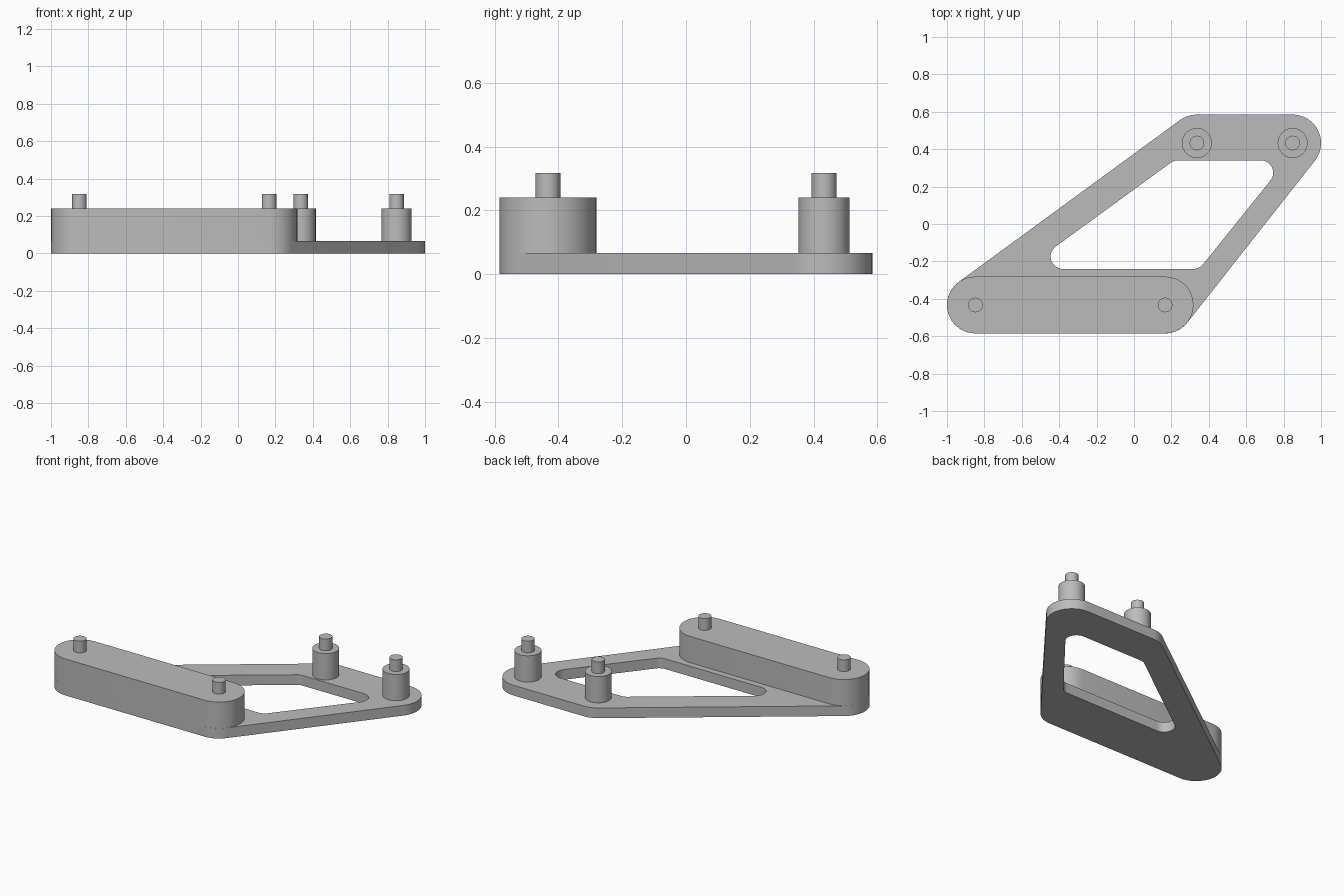
import bpy
import bmesh
from math import atan2, cos, sin, pi, tau, radians

cube = bpy.data.objects.get("Cube")
if cube:
    bpy.data.objects.remove(cube, do_unlink=True)

# Single plain grey
grey = bpy.data.materials.new("plain_grey")
grey.use_nodes = True
colour = (0.5, 0.5, 0.5, 1)
grey.diffuse_color = colour
grey.node_tree.nodes["Principled BSDF"].inputs["Base Color"].default_value = colour

PLATE_TOP, BODY_TOP, PIN_TOP = 0.067, 0.24, 0.317
CORNER_R, HOLE_R = 0.152, 0.066
BOSS_R, PIN_R = 0.08, 0.039


def rounded_outline(centres, radius, steps=16):
    """Outline wrapped around equal circles, listed counter-clockwise."""
    points = []
    n = len(centres)
    for i, (x, y) in enumerate(centres):
        px, py = centres[i - 1]
        nx, ny = centres[(i + 1) % n]
        start = atan2(y - py, x - px) - pi / 2
        turn = (atan2(ny - y, nx - x) - pi / 2 - start) % tau
        for k in range(steps + 1):
            a = start + turn * k / steps
            points.append((x + radius * cos(a), y + radius * sin(a)))
    return points


def circle(centre, radius, steps=48):
    x, y = centre
    return [(x + radius * cos(tau * k / steps), y + radius * sin(tau * k / steps))
            for k in range(steps)]


def extrude_outline(name, outline, z0, z1, hole=None):
    """Prism from an outline, with an optional hole of the same point count."""
    bm = bmesh.new()

    def ring(points, z):
        return [bm.verts.new((x, y, z)) for x, y in points]

    def bridge(a, b):
        for i in range(len(a)):
            j = (i + 1) % len(a)
            bm.faces.new((a[i], a[j], b[j], b[i]))

    low, high = ring(outline, z0), ring(outline, z1)
    bridge(low, high)
    if hole:
        hole_low, hole_high = ring(hole, z0), ring(hole, z1)
        bridge(high, hole_high)
        bridge(hole_high, hole_low)
        bridge(hole_low, low)
    else:
        bm.faces.new(high)
        bm.faces.new(low[::-1])
    bmesh.ops.recalc_face_normals(bm, faces=bm.faces)
    mesh = bpy.data.meshes.new(name)
    bm.to_mesh(mesh)
    bm.free()
    mesh.materials.append(grey)
    mesh.shade_smooth()
    mesh.set_sharp_from_angle(angle=radians(30))
    obj = bpy.data.objects.new(name, mesh)
    bpy.context.collection.objects.link(obj)
    return obj


front_pins = [(-0.848, -0.433), (0.166, -0.433)]
back_pins = [(0.848, 0.433), (0.336, 0.433)]
hole_centres = [(-0.38, -0.174), (0.318, -0.174), (0.678, 0.274), (0.235, 0.274)]

# Base plate with slanted window
extrude_outline("base_plate", rounded_outline(front_pins + back_pins, CORNER_R),
                0, PLATE_TOP, rounded_outline(hole_centres, HOLE_R))

# Raised front bar
extrude_outline("front_bar", rounded_outline(front_pins, CORNER_R), PLATE_TOP, BODY_TOP)

# Back bosses
for side, centre in zip(("left", "right"), back_pins):
    extrude_outline("back_boss_" + side, circle(centre, BOSS_R), PLATE_TOP, BODY_TOP)

# Locating pins
for row, centres in (("front", front_pins[::-1]), ("back", back_pins)):
    for side, centre in zip(("left", "right"), centres):
        extrude_outline(f"{row}_pin_{side}", circle(centre, PIN_R), BODY_TOP, PIN_TOP)
